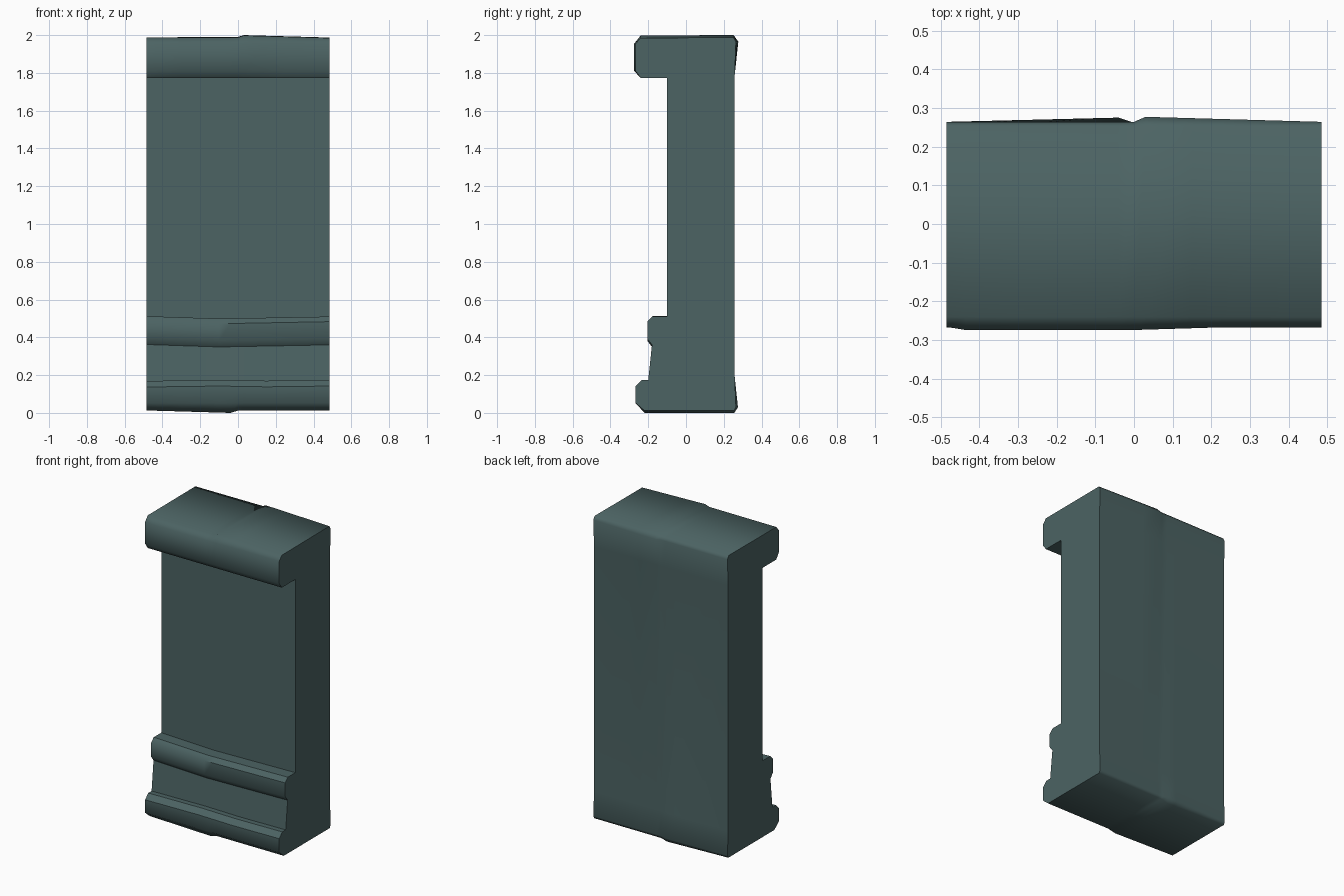
import bpy, bmesh

if "Cube" in bpy.data.objects:
    bpy.data.objects.remove(bpy.data.objects["Cube"])

W = 0.485


def lerp(x, pts):
    """Piecewise linear value at x."""
    for (a, va), (b, vb) in zip(pts, pts[1:]):
        if x <= b:
            return va + (vb - va) * (x - a) / (b - a)
    return pts[-1][1]


def section(x):
    """Side profile (y, z) of the worn block at position x."""
    top = lerp(x, [(-W, 1.988), (0, 1.99), (0.03, 2.0), (W, 1.987)])
    bot = lerp(x, [(-W, 0.013), (-0.04, 0.0), (0, 0.012), (W, 0.012)])
    back_top = lerp(x, [(-W, 0.264), (0, 0.264), (0.03, 0.277), (W, 0.264)])
    back_bot = lerp(x, [(-W, 0.264), (-0.04, 0.275), (0, 0.262), (W, 0.264)])
    cap = lerp(x, [(-W, -0.266), (-0.435, -0.274), (0, -0.274), (0.23, -0.267), (W, -0.267)])
    sag = lerp(x, [(-W, 0.0), (-0.1, -0.013), (W, -0.002)])
    base = lerp(x, [(-W, -0.005), (-0.1, 0.0), (0.15, -0.004), (W, 0.0)])
    return [
        (0.255, bot), (-0.22, bot),                                   # 0-1 underside
        (-0.267, 0.052), (-0.267, 0.142 + base), (-0.235, 0.174 + base),  # 2-4 base
        (-0.20, 0.174 + base), (-0.18, 0.362 + sag),                  # 5-6 skirt
        (-0.205, 0.395 + sag), (-0.205, 0.485 + sag),                 # 7-8 moulding
        (-0.178, 0.512 + sag), (-0.10, 0.512 + sag),                  # 9-10 ledge
        (-0.10, 1.773), (-0.24, 1.773),                               # 11-12 panel
        (cap, 1.81), (cap, 1.955), (-0.24, top - 0.002),              # 13-15 cap
        (0.252, top), (back_top, 1.965), (0.258, 1.79),               # 16-18 back top
        (0.258, 0.19), (back_bot, 0.03),                              # 19-20 back bottom
    ]


stone = bpy.data.materials.new("dark green grey")
stone.diffuse_color = (0.072, 0.125, 0.125, 1)
stone.use_nodes = True
stone.node_tree.nodes["Principled BSDF"].inputs["Base Color"].default_value = stone.diffuse_color

# Loft the profile across the width
xs = [-W, -0.435, -0.3, -0.1, -0.04, 0, 0.03, 0.15, 0.23, W]
bm = bmesh.new()
rings = [[bm.verts.new((x, y, z)) for y, z in section(x)] for x in xs]
n = len(rings[0])
SHARP = {3, 4, 5, 6, 9, 10, 11, 12}
for a, b in zip(rings, rings[1:]):
    for i in range(n):
        j = (i + 1) % n
        bm.faces.new((a[i], a[j], b[j], b[i]))
bm.faces.new(rings[0])
bm.faces.new(rings[-1])
bmesh.ops.recalc_face_normals(bm, faces=bm.faces)
for f in bm.faces:
    f.smooth = True

# Crisp profile edges; the moulding is crisp only on its right part
for a, b, x in zip(rings, rings[1:], xs):
    for i in range(n):
        if i in SHARP or (i == 8 and x >= -0.1):
            bm.edges.get((a[i], b[i])).smooth = False
for ring in (rings[0], rings[-1]):
    for i in range(n):
        bm.edges.get((ring[i], ring[(i + 1) % n])).smooth = False

mesh = bpy.data.meshes.new("wall_block")
bm.to_mesh(mesh)
bm.free()
mesh.materials.append(stone)
block = bpy.data.objects.new("wall_block", mesh)
bpy.context.collection.objects.link(block)
